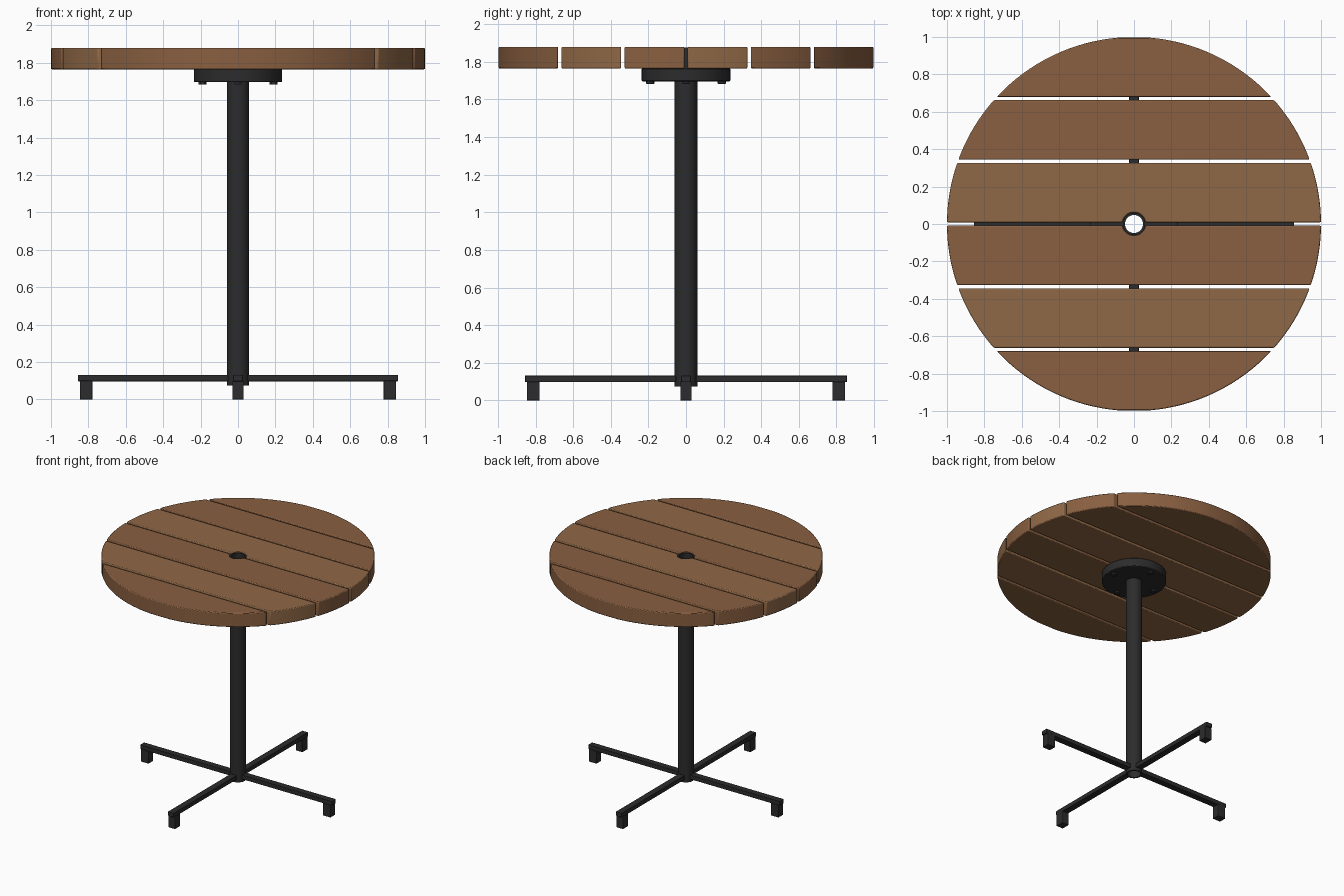
import bpy, bmesh
from math import sin, cos, asin, pi
from mathutils import Matrix

if "Cube" in bpy.data.objects:
    bpy.data.objects.remove(bpy.data.objects["Cube"])


def material(name, rgb):
    m = bpy.data.materials.new(name)
    m.diffuse_color = (*rgb, 1)
    m.use_nodes = True
    m.node_tree.nodes["Principled BSDF"].inputs["Base Color"].default_value = m.diffuse_color
    return m


METAL = material("dark_metal", (0.025, 0.025, 0.025))
WOOD_A = material("wood_dark", (0.25, 0.115, 0.052))
WOOD_B = material("wood_light", (0.28, 0.14, 0.062))


def finish(name, bm, mat, bevel=0.0, smooth=True):
    bmesh.ops.recalc_face_normals(bm, faces=bm.faces)
    me = bpy.data.meshes.new(name)
    bm.to_mesh(me)
    bm.free()
    me.materials.append(mat)
    ob = bpy.data.objects.new(name, me)
    bpy.context.collection.objects.link(ob)
    if bevel:
        b = ob.modifiers.new("bevel", 'BEVEL')
        b.width, b.segments, b.limit_method = bevel, 2, 'ANGLE'
    if smooth:
        bpy.ops.object.select_all(action='DESELECT')
        ob.select_set(True)
        bpy.context.view_layer.objects.active = ob
        bpy.ops.object.shade_smooth_by_angle(angle=0.6)
    return ob


def prism(name, pts, z0, z1, mat, bevel=0.0, rot=0.0):
    bm = bmesh.new()
    f = bm.faces.new([bm.verts.new((x, y, z0)) for x, y in pts])
    ext = bmesh.ops.extrude_face_region(bm, geom=[f])
    top = [v for v in ext["geom"] if isinstance(v, bmesh.types.BMVert)]
    bmesh.ops.translate(bm, verts=top, vec=(0, 0, z1 - z0))
    bm.transform(Matrix.Rotation(rot, 4, 'Z'))
    return finish(name, bm, mat, bevel)


def ring(name, r_in, r_out, z0, z1, mat, bevel=0.0, n=48):
    # hollow cylinder spun from a rectangular profile
    bm = bmesh.new()
    prof = [(r_in, z0), (r_out, z0), (r_out, z1), (r_in, z1)]
    loops = [[bm.verts.new((r * cos(2 * pi * i / n), r * sin(2 * pi * i / n), z))
              for r, z in prof] for i in range(n)]
    for i in range(n):
        a, b = loops[i], loops[(i + 1) % n]
        for k in range(4):
            bm.faces.new((a[k], b[k], b[(k + 1) % 4], a[(k + 1) % 4]))
    return finish(name, bm, mat, bevel)


def box_pts(x0, x1, w):
    return [(x0, -w), (x1, -w), (x1, w), (x0, w)]


def arc(r, a0, a1, n):
    return [(r * cos(a0 + (a1 - a0) * i / n), r * sin(a0 + (a1 - a0) * i / n))
            for i in range(n + 1)]


# Round table top: six slats, inner pair notched around the pole
PITCH, GAP, R_POLE = 0.3355, 0.009, 0.06
tones = {(0, 0): WOOD_B, (0, 1): WOOD_A, (0, 2): WOOD_A,
         (1, 0): WOOD_A, (1, 1): WOOD_B, (1, 2): WOOD_A}
for side in range(2):
    for k in range(3):
        y0 = k * PITCH + GAP
        y1 = min((k + 1) * PITCH - GAP, 0.9965)
        a0, a1 = asin(y0), asin(y1)
        pts = arc(1, a0, a1, 16) + arc(1, pi - a1, pi - a0, 16)
        if k == 0:
            h = R_POLE + 0.002
            t = asin(y0 / h)
            pts += arc(h, pi - t, t, 20)
        prism(f"slat_{side * 3 + k + 1}", pts, 1.765, 1.88, tones[side, k],
              0.006, side * pi)

# Hollow pole and mounting flange
ring("pole", 0.048, R_POLE, 0.075, 1.876, METAL)
ring("flange", 0.055, 0.236, 1.697, 1.766, METAL, 0.005)

# Four arms, feet and flange bolts
for i in range(4):
    a = i * pi / 2
    prism(f"arm_{i + 1}", box_pts(0.053, 0.856, 0.026), 0.097, 0.132, METAL, 0.003, a)
    prism(f"foot_{i + 1}", box_pts(0.778, 0.846, 0.03), 0.0, 0.1, METAL, 0.003, a)
    bolt = [(0.19 + x, y) for x, y in arc(0.022, 0, 5 * pi / 3, 5)]
    prism(f"bolt_{i + 1}", bolt, 1.683, 1.7, METAL, 0.002, a)
